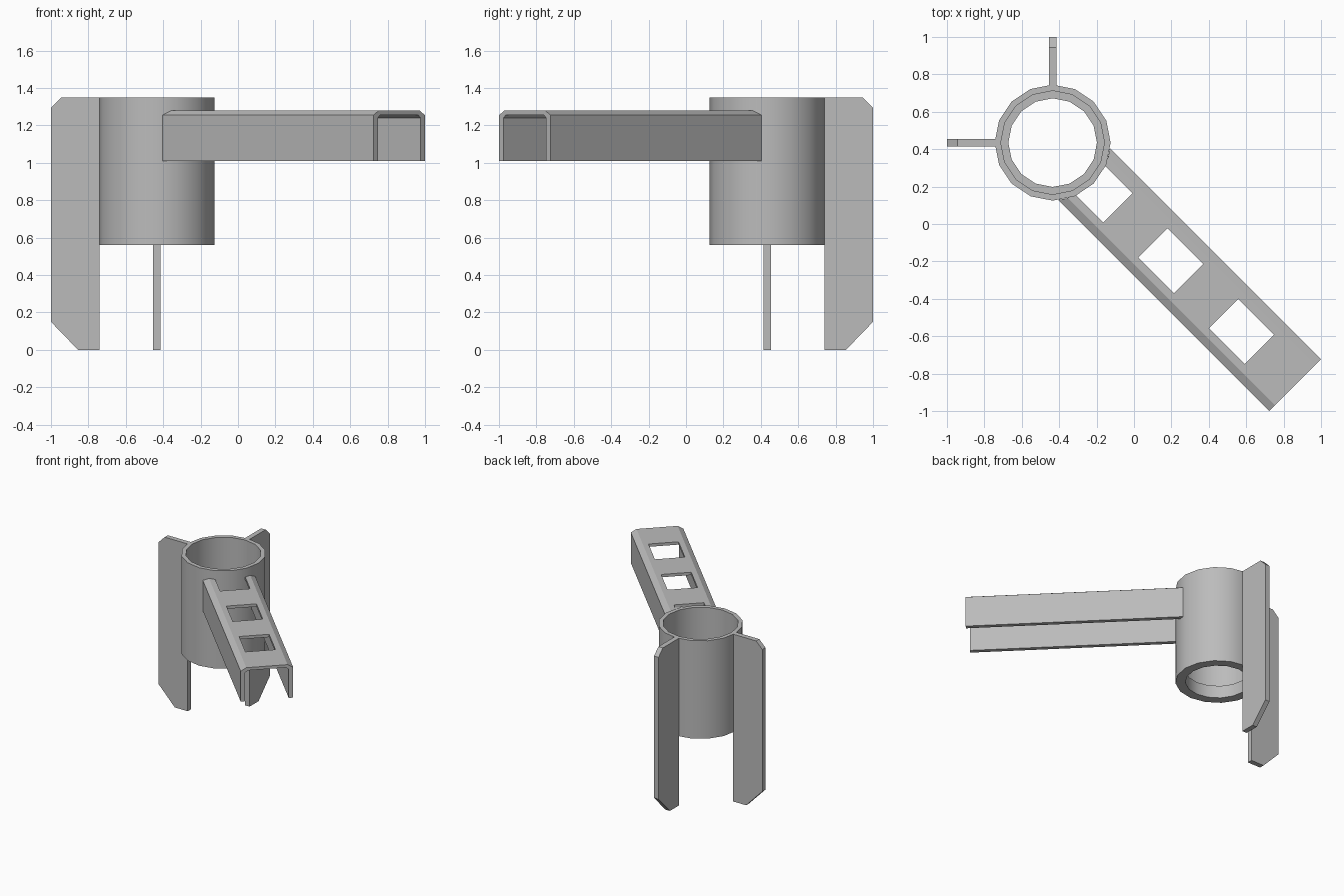
import bpy, bmesh
from math import sin, cos, pi, sqrt, radians
from mathutils import Matrix

cube = bpy.data.objects.get("Cube")
if cube:
    bpy.data.objects.remove(cube, do_unlink=True)

grey = bpy.data.materials.new("plain grey")
grey.use_nodes = True
COLOUR = (0.5, 0.5, 0.5, 1)
grey.diffuse_color = COLOUR
grey.node_tree.nodes["Principled BSDF"].inputs["Base Color"].default_value = COLOUR

CX, CY = -0.435, 0.435      # tube axis
RADIUS, SIDES = 0.31, 16
TOP = 1.35


def finish(name, bm, angle=0):
    """Turn a mesh around the tube axis and link it as an object."""
    bmesh.ops.recalc_face_normals(bm, faces=bm.faces[:])
    bm.transform(Matrix.Translation((CX, CY, 0)) @ Matrix.Rotation(radians(angle), 4, "Z"))
    mesh = bpy.data.meshes.new(name)
    bm.to_mesh(mesh)
    bm.free()
    mesh.materials.append(grey)
    obj = bpy.data.objects.new(name, mesh)
    bpy.context.collection.objects.link(obj)
    return obj


def bridge(bm, a, b):
    for i in range(len(a)):
        j = (i + 1) % len(a)
        bm.faces.new((a[i], a[j], b[j], b[i]))


def activate(obj):
    bpy.ops.object.select_all(action="DESELECT")
    obj.select_set(True)
    bpy.context.view_layer.objects.active = obj


# Tube with a thicker lip inside its lower end
profile = [(RADIUS, 0.56), (RADIUS, TOP), (0.277, TOP), (0.277, 0.66), (0.237, 0.66), (0.237, 0.56)]
bm = bmesh.new()
rings = [[bm.verts.new((r * cos(2 * pi * k / SIDES), r * sin(2 * pi * k / SIDES), z))
          for k in range(SIDES)] for r, z in profile]
for i, ring in enumerate(rings):
    bridge(bm, ring, rings[(i + 1) % len(rings)])
tube = finish("tube", bm)
activate(tube)
bpy.ops.object.shade_smooth_by_angle(angle=radians(30))

# Two upright fins with clipped outer corners
outline = [(0.305, 0), (0.42, 0), (0.565, 0.15), (0.565, 1.295), (0.51, TOP), (0.305, TOP)]
for name, angle in (("right_fin", 180), ("back_fin", 90)):
    bm = bmesh.new()
    near, far = [[bm.verts.new((r, side, z)) for r, z in outline] for side in (-0.02, 0.02)]
    bm.faces.new(near)
    bm.faces.new(far)
    bridge(bm, near, far)
    finish(name, bm, angle)

# Arm: a downward channel with chamfered shoulders, starting on the tube wall
END, BOTTOM = 1.834, 1.01


def channel(half, shoulder, flat, top):
    left = [(half, BOTTOM), (half, shoulder), (flat, top)]
    return left + [(-p, z) for p, z in reversed(left)]


bm = bmesh.new()
section = channel(0.195, 1.255, 0.153, 1.28) + channel(0.162, 1.24, 0.142, 1.257)[::-1]
start = [bm.verts.new((sqrt(RADIUS ** 2 - p * p) - 0.003, p, z)) for p, z in section]
end = [bm.verts.new((END, p, z)) for p, z in section]
bridge(bm, start, end)
n = len(section)
for cap in (start, end):
    for i in range(n // 2 - 1):
        bm.faces.new((cap[i], cap[i + 1], cap[n - 2 - i], cap[n - 1 - i]))
arm = finish("arm", bm, -45)

# Square windows through the top of the arm
bm = bmesh.new()
for i in range(3):
    place = Matrix.Translation((0.358 + 0.535 * i, 0, 1.26)) @ Matrix.Diagonal((0.269, 0.223, 0.2, 1))
    bmesh.ops.create_cube(bm, size=1, matrix=place)
cutter = finish("window_cutter", bm, -45)
cutter.hide_render = True
cut = arm.modifiers.new("windows", "BOOLEAN")
cut.operation = "DIFFERENCE"
cut.solver = "EXACT"
cut.object = cutter
activate(arm)
bpy.ops.object.modifier_apply(modifier=cut.name)
bpy.data.objects.remove(cutter, do_unlink=True)
